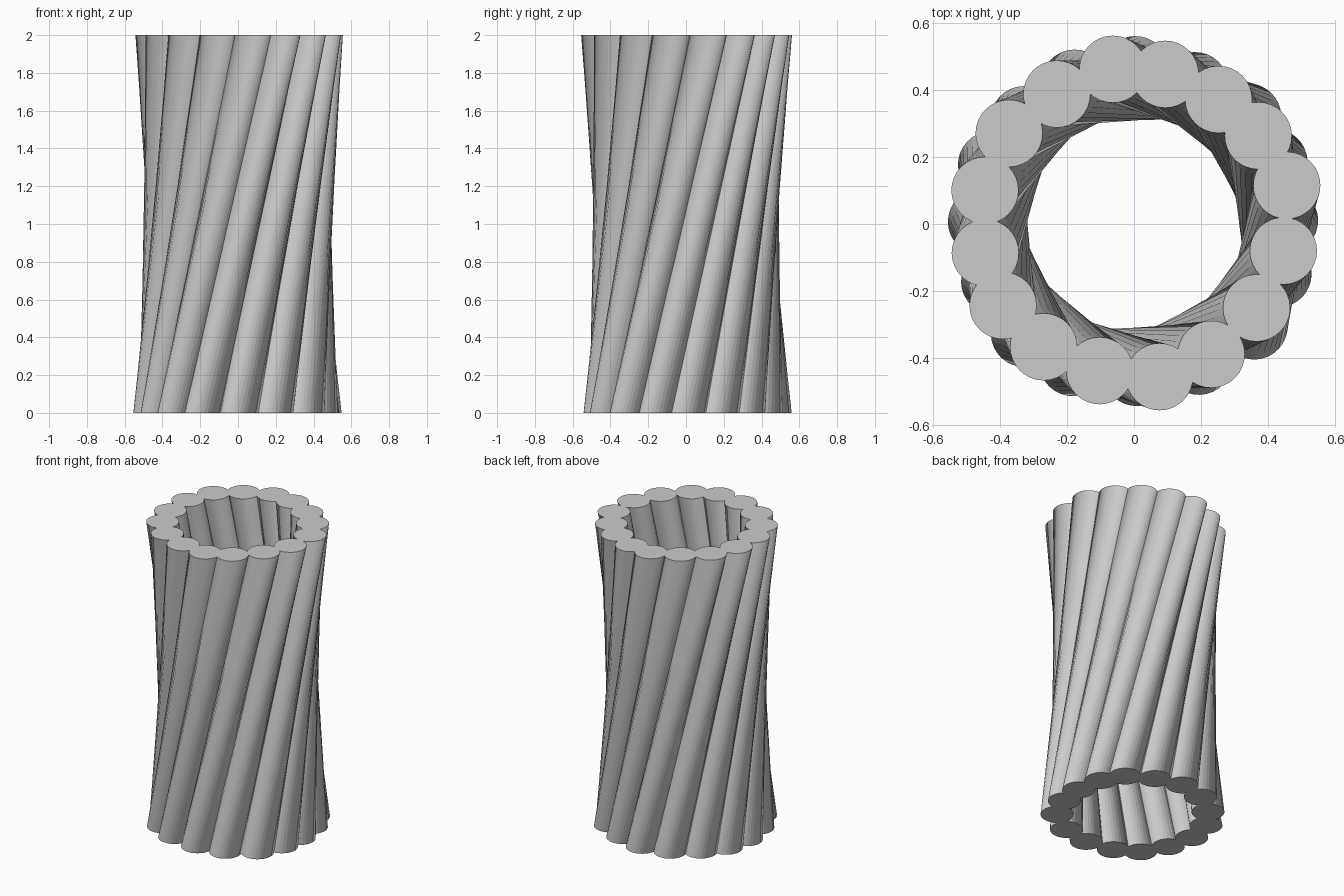
import bpy, bmesh, math
from mathutils import Matrix, Vector

if "Cube" in bpy.data.objects:
    bpy.data.objects.remove(bpy.data.objects["Cube"])

HEIGHT = 2.0
ROD_RADIUS = 0.1
SIDES = 32
TWIST = math.radians(54.5)   # whole bundle is twisted between its two ends

# rod centres on the top face, slightly uneven around the ring
TOP_CENTRES = [
    (0.455, 0.115), (0.37, 0.263), (0.252, 0.371), (0.093, 0.446),
    (-0.063, 0.461), (-0.23, 0.387), (-0.372, 0.27), (-0.444, 0.10),
    (-0.443, -0.086), (-0.39, -0.243), (-0.269, -0.366), (-0.102, -0.437),
    (0.076, -0.455), (0.23, -0.388), (0.365, -0.25), (0.445, -0.08),
]


def twisted_rod(name, centre):
    """Upright cylinder whose bottom ring is turned about the bundle axis."""
    bm = bmesh.new()
    bmesh.ops.create_cone(
        bm, cap_ends=True, segments=SIDES, radius1=ROD_RADIUS,
        radius2=ROD_RADIUS, depth=HEIGHT,
        matrix=Matrix.Translation(Vector((*centre, HEIGHT / 2))))
    bottom = [v for v in bm.verts if v.co.z < HEIGHT / 2]
    bmesh.ops.rotate(bm, verts=bottom, cent=(0, 0, 0),
                     matrix=Matrix.Rotation(-TWIST, 3, 'Z'))
    mesh = bpy.data.meshes.new(name)
    bm.to_mesh(mesh)
    bm.free()
    bpy.context.collection.objects.link(bpy.data.objects.new(name, mesh))


# ring of overlapping slanted rods
for i, c in enumerate(TOP_CENTRES, 1):
    twisted_rod(f"slanted_rod_{i:02d}", c)
